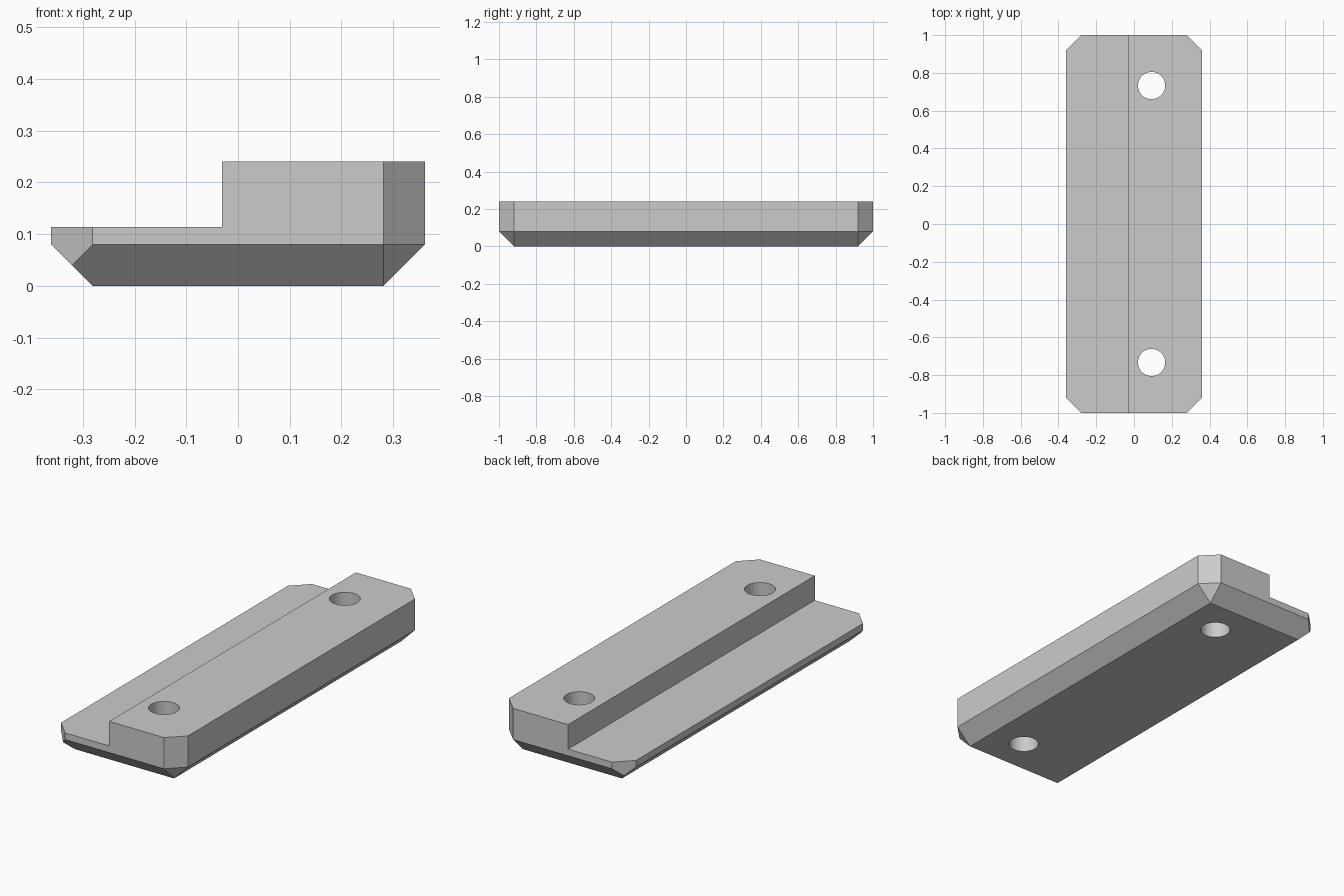
import bpy
import bmesh
from mathutils import Vector

cube = bpy.data.objects.get("Cube")
if cube:
    bpy.data.objects.remove(cube, do_unlink=True)

W, L, C = 0.361, 1.0, 0.08          # half width, half length, chamfer
TOP, LEDGE, STEP_X = 0.24, 0.114, -0.031
HOLE_X, HOLE_Y, HOLE_R = 0.093, 0.733, 0.072

grey = bpy.data.materials.new("Grey")
grey.use_nodes = True
colour = (0.6, 0.6, 0.6, 1)
grey.diffuse_color = colour
grey.node_tree.nodes["Principled BSDF"].inputs["Base Color"].default_value = colour


def slice_off(bm, point, normal):
    """Cut away everything beyond the plane and cap the opening."""
    geom = bm.verts[:] + bm.edges[:] + bm.faces[:]
    bmesh.ops.bisect_plane(bm, geom=geom, dist=1e-5, plane_co=point,
                           plane_no=Vector(normal).normalized(), clear_outer=True)
    edges = [e for e in bm.edges if e.is_boundary]
    bmesh.ops.holes_fill(bm, edges=edges, sides=0)


# Stepped cross-section extruded along the length
bm = bmesh.new()
profile = [(-W, 0), (W, 0), (W, TOP), (STEP_X, TOP), (STEP_X, LEDGE), (-W, LEDGE)]
face = bm.faces.new([bm.verts.new((x, -L, z)) for x, z in profile])
ext = bmesh.ops.extrude_face_region(bm, geom=[face])
bmesh.ops.translate(bm, vec=(0, 2 * L, 0),
                    verts=[v for v in ext["geom"] if isinstance(v, bmesh.types.BMVert)])
bmesh.ops.recalc_face_normals(bm, faces=bm.faces[:])

# Bottom edge chamfers
for s in (-1, 1):
    slice_off(bm, (s * W, 0, C), (s, 0, -1))
    slice_off(bm, (0, s * L, C), (0, s, -1))

# Upright corner chamfers, with a small facet below those on the tall side
for sy in (-1, 1):
    for sx in (-1, 1):
        slice_off(bm, (sx * W, sy * (L - C), C), (sx, sy, 0))
    slice_off(bm, (W, sy * (L - C), C), (1, sy, -1))

bmesh.ops.recalc_face_normals(bm, faces=bm.faces[:])
mesh = bpy.data.meshes.new("stepped_plate")
bm.to_mesh(mesh)
bm.free()
plate = bpy.data.objects.new("stepped_plate", mesh)
bpy.context.collection.objects.link(plate)
mesh.materials.append(grey)

# Screw holes through the tall side
cutters = []
for sy in (-1, 1):
    bpy.ops.mesh.primitive_cylinder_add(vertices=48, radius=HOLE_R, depth=1,
                                        location=(HOLE_X, sy * HOLE_Y, TOP / 2))
    cutter = bpy.context.object
    cutter.name = "hole_cutter"
    cutter.hide_render = True
    cutter.data.materials.append(grey)
    mod = plate.modifiers.new("hole", "BOOLEAN")
    mod.operation, mod.solver, mod.object = "DIFFERENCE", "EXACT", cutter
    cutters.append(cutter)

bpy.ops.object.select_all(action="DESELECT")
plate.select_set(True)
bpy.context.view_layer.objects.active = plate
for mod in list(plate.modifiers):
    bpy.ops.object.modifier_apply(modifier=mod.name)
for cutter in cutters:
    bpy.data.objects.remove(cutter, do_unlink=True)
bpy.ops.object.shade_smooth_by_angle(angle=0.5)
